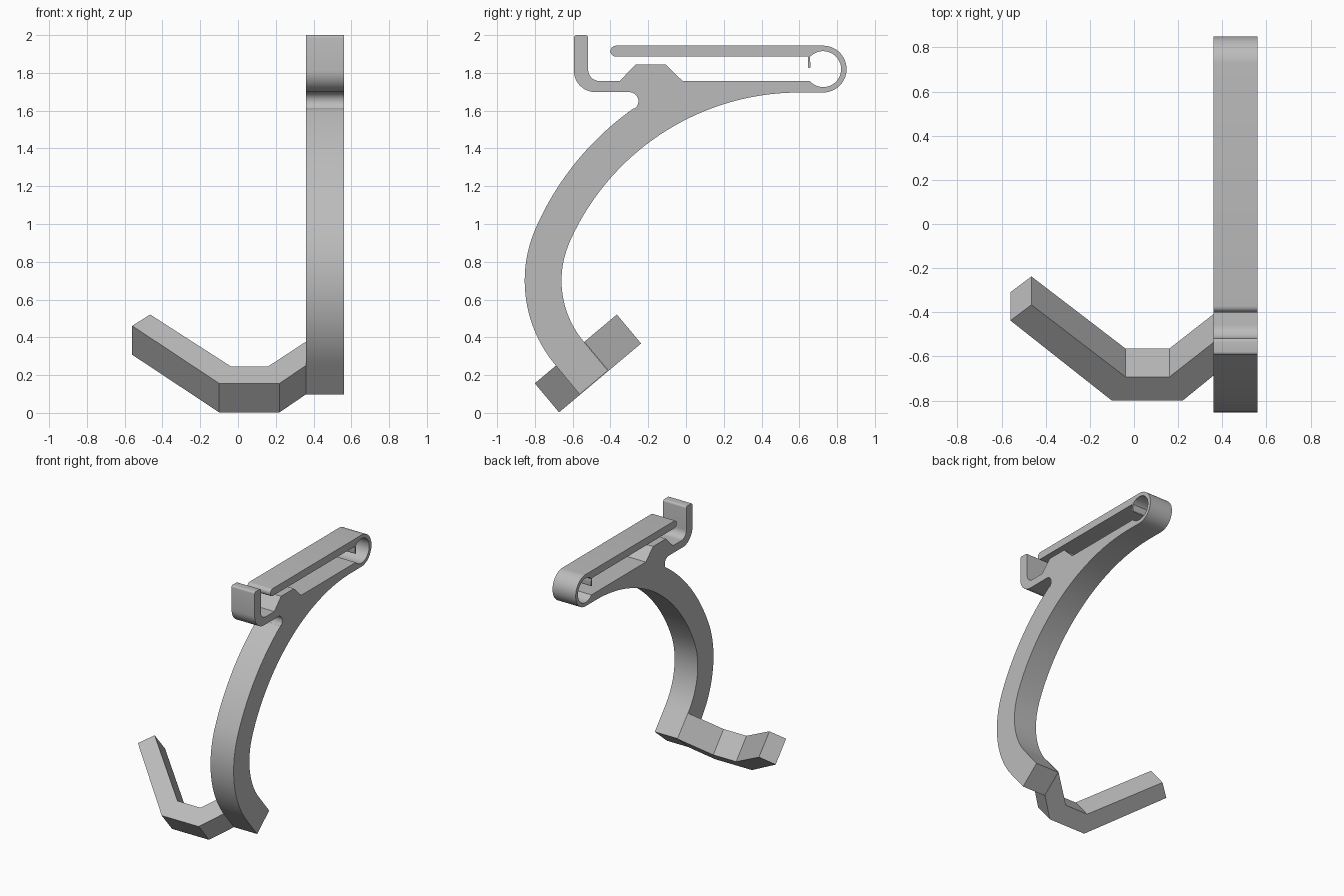
import bpy, bmesh
from math import sin, cos, radians
from mathutils import Vector

cube = bpy.data.objects.get("Cube")
if cube:
    bpy.data.objects.remove(cube)

grey = bpy.data.materials.new("plain grey")
grey.use_nodes = True
colour = (0.5, 0.5, 0.5, 1)
grey.diffuse_color = colour
grey.node_tree.nodes["Principled BSDF"].inputs["Base Color"].default_value = colour


def arc(cy, cz, r, start, end, steps=12):
    """Points on an arc, angles in degrees."""
    angles = [radians(start + (end - start) * i / steps) for i in range(steps + 1)]
    return [(cy + r * cos(a), cz + r * sin(a)) for a in angles]


def prism(name, points, depth):
    """Extrude a closed outline along a depth vector."""
    bm = bmesh.new()
    face = bm.faces.new([bm.verts.new(p) for p in points])
    moved = bmesh.ops.extrude_face_region(bm, geom=[face])["geom"]
    bmesh.ops.translate(bm, vec=depth, verts=[v for v in moved if isinstance(v, bmesh.types.BMVert)])
    bmesh.ops.recalc_face_normals(bm, faces=bm.faces)
    mesh = bpy.data.meshes.new(name)
    bm.to_mesh(mesh)
    bm.free()
    mesh.materials.append(grey)
    obj = bpy.data.objects.new(name, mesh)
    bpy.context.collection.objects.link(obj)
    bpy.ops.object.select_all(action="DESELECT")
    obj.select_set(True)
    bpy.context.view_layer.objects.active = obj
    bpy.ops.object.shade_smooth_by_angle(angle=radians(25))
    return obj


# Curved arm and spring clip, one continuous side outline
outline = [(-0.563, 0.098)]
outline += arc(-0.159, 0.70, 0.695, 220, 156.3, 24)           # outer lower bend
outline += arc(0.60, 0.366, 1.524, 156.3, 125.2, 24)[1:]      # outer upper sweep
outline += arc(-0.30, 1.65, 0.048, -50, 90)                   # notch under the jaw
outline += arc(-0.479, 1.813, 0.115, 270, 180)                # catch, outside
outline += arc(-0.579, 1.985, 0.015, 180, 90, 5)
outline += arc(-0.533, 1.985, 0.015, 90, 0, 5)
outline += arc(-0.458, 1.817, 0.06, 180, 270)                 # catch, inside
outline += [(-0.351, 1.757), (-0.267, 1.844), (-0.108, 1.844), (-0.018, 1.757)]
outline += arc(0.726, 1.82, 0.095, 221.5, 498, 48)            # hinge loop, inside
outline += arc(0.6525, 1.833, 0.0075, 0, -180, 6)             # small lip
outline += [(0.645, 1.886)]
outline += arc(-0.371, 1.915, 0.029, 270, 90)                 # tip of the top bar
outline += arc(0.726, 1.82, 0.124, 90, -90, 36)               # hinge loop, outside
outline += arc(0.60, 0.366, 1.33, 90, 156.3, 40)              # inner upper sweep
outline += arc(-0.159, 0.70, 0.50, 156.3, 220, 24)[1:]        # inner lower bend
outline += [(-0.414, 0.224)]
prism("clip_arm", [(0.36, y, z) for y, z in outline], Vector((0.20, 0, 0)))

# Angled hook, drawn in the tilted plane of the arm's end
tilt = radians(40)
along = Vector((0, cos(tilt), sin(tilt)))
across = Vector((0, -sin(tilt), cos(tilt)))
corner = Vector((0, -0.672, 0.003))
path = [(0.36, 0.148), (0.22, 0), (-0.10, 0), (-0.56, 0.474),
        (-0.465, 0.567), (-0.038, 0.14), (0.16, 0.14), (0.36, 0.344)]
prism("hook", [corner + Vector((x, 0, 0)) + along * s for x, s in path], across * 0.20)
